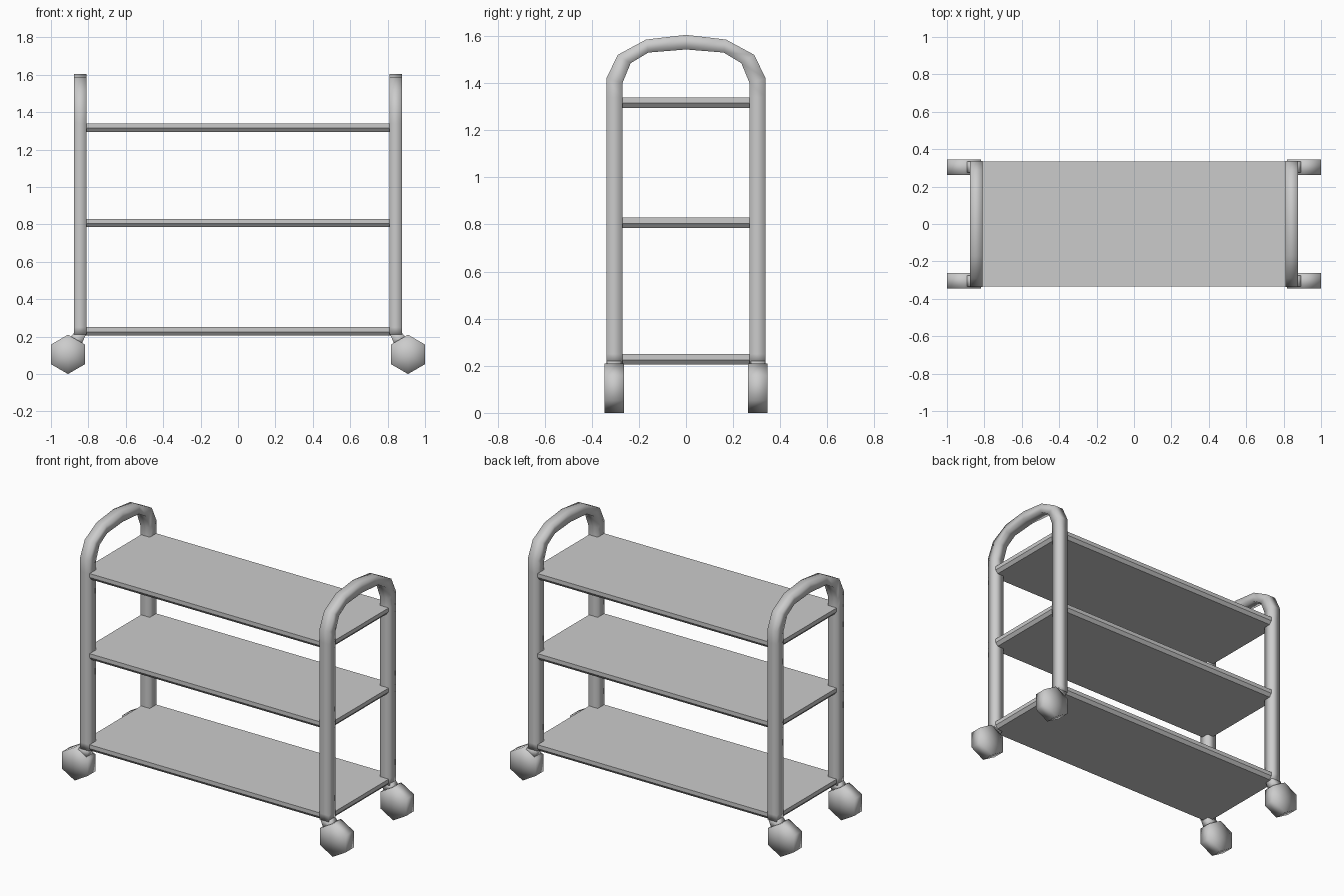
import bpy, bmesh, math
from mathutils import Matrix

if "Cube" in bpy.data.objects:
    bpy.data.objects.remove(bpy.data.objects["Cube"], do_unlink=True)

grey = bpy.data.materials.new("light grey")
grey.use_nodes = True
colour = (0.6, 0.6, 0.6, 1)
grey.diffuse_color = colour
grey.node_tree.nodes["Principled BSDF"].inputs["Base Color"].default_value = colour


def finish(name, bm, sharp_angle=180):
    bmesh.ops.recalc_face_normals(bm, faces=bm.faces[:])
    mesh = bpy.data.meshes.new(name)
    bm.to_mesh(mesh)
    bm.free()
    mesh.materials.append(grey)
    obj = bpy.data.objects.new(name, mesh)
    bpy.context.collection.objects.link(obj)
    bpy.ops.object.select_all(action='DESELECT')
    obj.select_set(True)
    bpy.context.view_layer.objects.active = obj
    bpy.ops.object.shade_smooth_by_angle(angle=math.radians(sharp_angle))


def strip(sections):
    """Skin a run of four-cornered sections and cap both ends."""
    bm = bmesh.new()
    rings = [[bm.verts.new(p) for p in s] for s in sections]
    for a, b in zip(rings, rings[1:]):
        for i in range(4):
            j = (i + 1) % 4
            bm.faces.new((a[i], a[j], b[j], b[i]))
    bm.faces.new(rings[0])
    bm.faces.new(rings[-1])
    return bm


# Each hooped end frame: two legs joined by an arched handle
shelf_tops = {"lower": 0.25, "middle": 0.83, "upper": 1.34}
INNER, OUTER = 0.81, 0.877
half = [((0.338, z), (0.27, z)) for z in (0.21, 0.25, 0.79, 0.83, 1.29, 1.34)]
half += [((0.338, 1.42), (0.27, 1.40)), ((0.29, 1.52), (0.235, 1.485)),
         ((0.17, 1.585), (0.16, 1.53))]
path = half + [((0, 1.605), (0, 1.543))]
path += [((-o[0], o[1]), (-i[0], i[1])) for o, i in reversed(half)]

for side, sx in (("left", 1), ("right", -1)):
    finish(side + "_end_frame", strip([
        [(sx * INNER, *o), (sx * OUTER, *o), (sx * OUTER, *i), (sx * INNER, *i)]
        for o, i in path]))

    for end, sy in (("front", -1), ("back", 1)):
        # Slanted bracket between leg and wheel
        finish(f"{end}_{side}_bracket", strip([
            [(sx * x, sy * y, z + tilt * (x - x0))
             for x, y in ((x0, 0.275), (x1, 0.275), (x1, 0.335), (x0, 0.335))]
            for x0, x1, z, tilt in ((INNER, OUTER, 0.22, 0), (0.84, 0.91, 0.15, 0.4))]))

        # Six-sided wheel with its axle along y
        bm = bmesh.new()
        turn = (Matrix.Translation((sx * 0.909, sy * 0.304, 0.105))
                @ Matrix.Rotation(math.pi / 2, 4, 'X'))
        bmesh.ops.create_cone(bm, cap_ends=True, cap_tris=True, segments=6,
                              radius1=0.105, radius2=0.105, depth=0.082, matrix=turn)
        finish(f"{end}_{side}_wheel", bm)

# Shelves with the lower edge chamfered
for name, top in shelf_tops.items():
    sections = []
    for x, y, z in ((0.872, 0.335, top), (0.872, 0.335, top - 0.025),
                    (0.855, 0.318, top - 0.045)):
        sections.append([(x, y, z), (-x, y, z), (-x, -y, z), (x, -y, z)])
    finish(name + "_shelf", strip(sections), 30)
